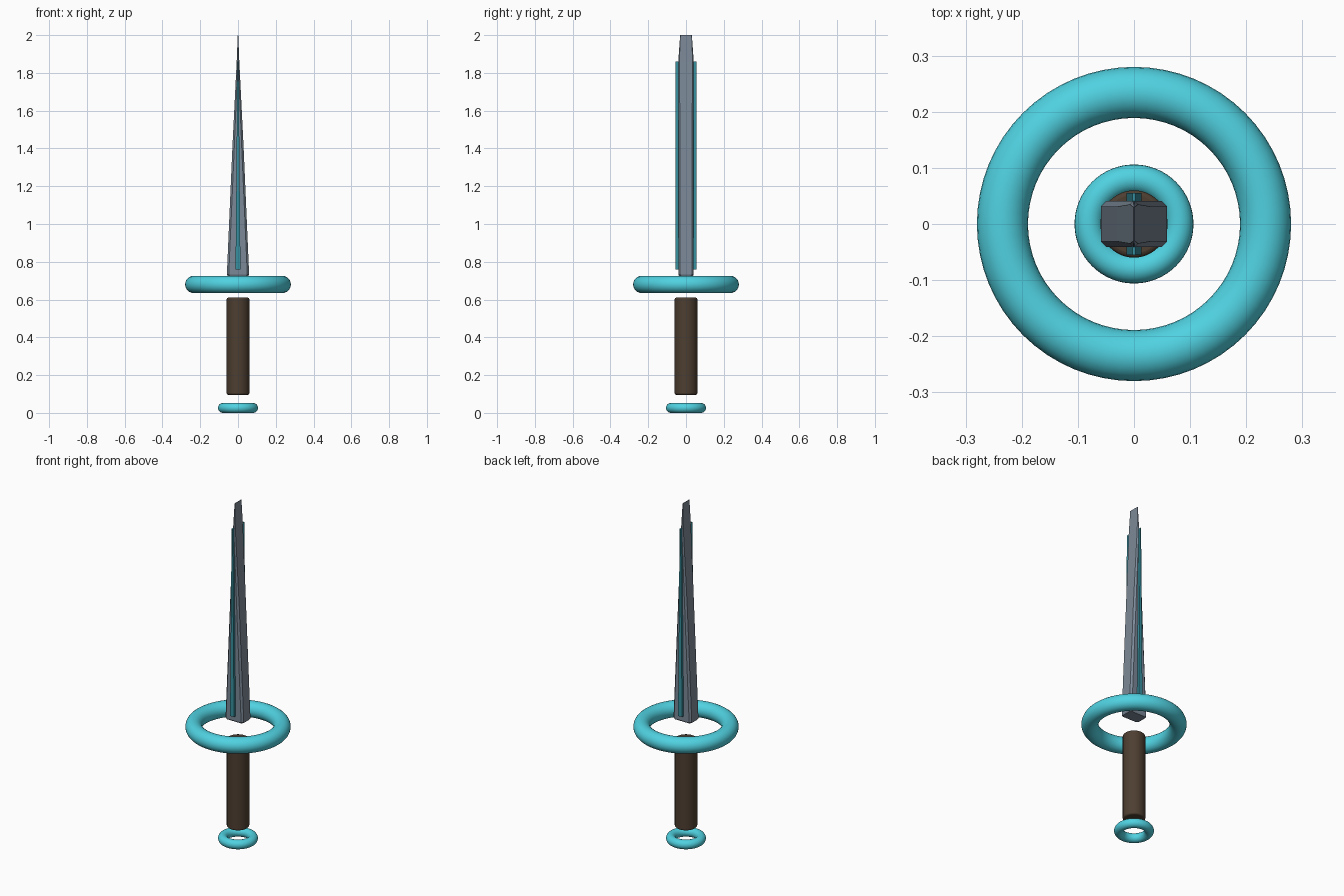
import bpy, bmesh, math

if "Cube" in bpy.data.objects:
    bpy.data.objects.remove(bpy.data.objects["Cube"])


def paint(obj, name, rgb):
    mat = bpy.data.materials.get(name) or bpy.data.materials.new(name)
    mat.diffuse_color = (*rgb, 1)
    mat.use_nodes = True
    mat.node_tree.nodes["Principled BSDF"].inputs["Base Color"].default_value = mat.diffuse_color
    obj.data.materials.append(mat)


def smooth(obj, angle=35):
    bpy.ops.object.select_all(action='DESELECT')
    obj.select_set(True)
    bpy.context.view_layer.objects.active = obj
    bpy.ops.object.shade_smooth_by_angle(angle=math.radians(angle))


def ring(name, z, major, minor):
    bpy.ops.mesh.primitive_torus_add(location=(0, 0, z), major_radius=major,
                                     minor_radius=minor, major_segments=64,
                                     minor_segments=24)
    obj = bpy.context.object
    obj.name = name
    paint(obj, "cyan", (0.08, 0.64, 0.75))
    smooth(obj, 60)


def loft(name, sections):
    """Skin a stack of closed cross-sections and cap both ends."""
    bm = bmesh.new()
    rows = [[bm.verts.new(p) for p in s] for s in sections]
    for a, b in zip(rows, rows[1:]):
        n = len(a)
        for i in range(n):
            j = (i + 1) % n
            bm.faces.new((a[i], a[j], b[j], b[i]))
    bm.faces.new(rows[0][::-1])
    bm.faces.new(rows[-1])
    bmesh.ops.recalc_face_normals(bm, faces=bm.faces)
    mesh = bpy.data.meshes.new(name)
    bm.to_mesh(mesh)
    bm.free()
    obj = bpy.data.objects.new(name, mesh)
    bpy.context.collection.objects.link(obj)
    return obj


def chamfered(z, w, d, c):
    return [(w, -d + c, z), (w, d - c, z), (w - c, d, z), (c - w, d, z),
            (-w, d - c, z), (-w, c - d, z), (c - w, -d, z), (w - c, -d, z)]


# Pommel and guard rings
ring("pommel_ring", 0.026, 0.08, 0.026)
ring("guard_ring", 0.68, 0.2345, 0.0455)

# Grip with softened rims
bpy.ops.mesh.primitive_cylinder_add(vertices=48, radius=0.06, depth=0.514,
                                    location=(0, 0, 0.353))
grip = bpy.context.object
grip.name = "grip"
bevel = grip.modifiers.new("rim", 'BEVEL')
bevel.width = 0.008
bevel.segments = 3
bevel.limit_method = 'ANGLE'
paint(grip, "brown", (0.075, 0.048, 0.03))
smooth(grip)

# Wedge blade with chamfered corners: (z, half width, half depth, chamfer)
blade = loft("blade", [chamfered(*s) for s in (
    (0.725, 0.055, 0.037, 0.010),
    (0.733, 0.059, 0.041, 0.010),
    (1.40, 0.030, 0.041, 0.010),
    (1.86, 0.007, 0.041, 0.006),
    (2.00, 0.0012, 0.031, 0.001))])
paint(blade, "steel", (0.2, 0.25, 0.31))

# Tapered inlay strips on the front and back of the blade
for side, label in ((-1, "front"), (1, "back")):
    strip = loft(label + "_inlay", [
        [(-w, side * 0.034, z), (w, side * 0.034, z),
         (w, side * 0.055, z), (-w, side * 0.055, z)]
        for z, w in ((0.76, 0.013), (1.86, 0.003))])
    paint(strip, "dark_teal", (0.04, 0.28, 0.35))
